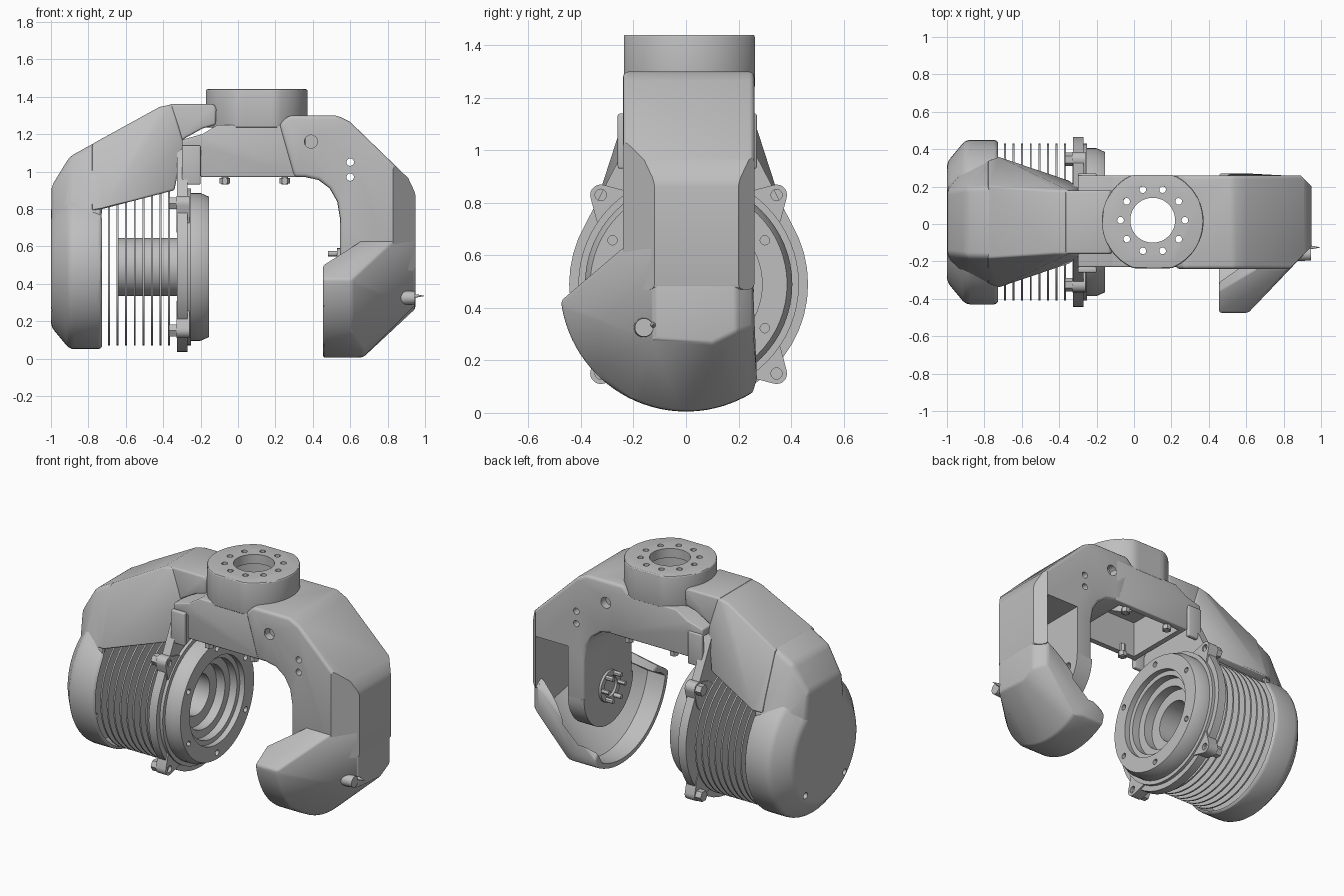
import bpy, bmesh, math
from mathutils import Vector, Matrix

if "Cube" in bpy.data.objects:
    bpy.data.objects.remove(bpy.data.objects["Cube"])

GREY = (0.52, 0.52, 0.52, 1)
mat = bpy.data.materials.new("satin grey")
mat.use_nodes = True
mat.diffuse_color = GREY
mat.node_tree.nodes["Principled BSDF"].inputs["Base Color"].default_value = GREY
CY, CZ = 0.01, 0.49          # motor axis, along x


def finish(name, bm, bevel=0):
    bmesh.ops.recalc_face_normals(bm, faces=bm.faces)
    me = bpy.data.meshes.new(name)
    bm.to_mesh(me)
    bm.free()
    me.materials.append(mat)
    ob = bpy.data.objects.new(name, me)
    bpy.context.collection.objects.link(ob)
    activate(ob)
    if bevel:
        mod = ob.modifiers.new("bevel", "BEVEL")
        mod.width, mod.segments, mod.limit_method = bevel, 3, "ANGLE"
        mod.angle_limit = math.radians(25)
        bpy.ops.object.modifier_apply(modifier=mod.name)
    bpy.ops.object.shade_smooth_by_angle(angle=math.radians(30))
    return ob


def activate(ob):
    bpy.ops.object.select_all(action="DESELECT")
    ob.select_set(True)
    bpy.context.view_layer.objects.active = ob


def cut(ob, *cutters, operation="DIFFERENCE"):
    for c in cutters:
        activate(ob)
        mod = ob.modifiers.new("cut", "BOOLEAN")
        mod.operation, mod.solver, mod.object = operation, "EXACT", c
        bpy.ops.object.modifier_apply(modifier=mod.name)
        bpy.data.objects.remove(c)
    bpy.ops.object.shade_smooth_by_angle(angle=math.radians(30))
    return ob


def hull(name, pts, bevel=0):
    bm = bmesh.new()
    for p in pts:
        bm.verts.new(p)
    res = bmesh.ops.convex_hull(bm, input=bm.verts)
    junk = [g for g in res["geom_interior"] + res["geom_unused"] if isinstance(g, bmesh.types.BMVert)]
    bmesh.ops.delete(bm, geom=list(set(junk)), context="VERTS")
    bmesh.ops.dissolve_limit(bm, angle_limit=0.02, verts=bm.verts, edges=bm.edges)
    return finish(name, bm, bevel)


def prism(name, outline, axis, a, b, bevel=0):
    """Extrude a 2D outline along an axis from a to b."""
    place = {"x": lambda u, v, w: (w, u, v), "y": lambda u, v, w: (u, w, v),
             "z": lambda u, v, w: (u, v, w)}[axis]
    bm = bmesh.new()
    face = bm.faces.new([bm.verts.new(place(u, v, a)) for u, v in outline])
    ext = bmesh.ops.extrude_face_region(bm, geom=[face])
    bmesh.ops.translate(bm, vec=Vector(place(0, 0, b - a)),
                        verts=[g for g in ext["geom"] if isinstance(g, bmesh.types.BMVert)])
    return finish(name, bm, bevel)


def arc(u, v, r, start=0, end=360, n=48):
    full = end - start == 360
    steps = n if full else n - 1
    return [(u + r * math.cos(math.radians(start + (end - start) * i / steps)),
             v + r * math.sin(math.radians(start + (end - start) * i / steps))) for i in range(n)]


def disc(name, u, v, r, axis, a, b, n=24):
    return prism(name, arc(u, v, r, n=n), axis, a, b)


def box(name, x0, x1, y0, y1, z0, z1, bevel=0):
    return prism(name, [(x0, y0), (x1, y0), (x1, y1), (x0, y1)], "z", z0, z1, bevel)


def at(x, outline):
    return [(x, y, z) for y, z in outline]


def both(x, y, z):
    return [(x, CY + y, z), (x, CY - y, z)]


def lathe(name, profile, n=64):
    """Revolve a closed (x, radius) loop about the motor axis."""
    bm = bmesh.new()
    rings = [[bm.verts.new((x, y, z)) for y, z in arc(CY, CZ, r, n=n)] for x, r in profile]
    for k, ring in enumerate(rings):
        nxt = rings[(k + 1) % len(rings)]
        for i in range(n):
            j = (i + 1) % n
            bm.faces.new((ring[i], ring[j], nxt[j], nxt[i]))
    return finish(name, bm)


# Motor cover: round cap joined to a narrower neck
cap = hull("motor_cap", at(-0.725, arc(CY, CZ, 0.44)) + at(-0.9, arc(CY, CZ, 0.44))
           + at(-1, arc(CY, CZ, 0.32)), 0.025)
neck = hull("cap_neck", both(-0.727, 0.19, 1.175) + both(-0.727, 0.345, 0.79) + both(-0.727, 0.345, 0.45)
            + both(-0.9, 0.185, 1.08) + both(-0.9, 0.29, 0.75) + both(-0.998, 0.17, 0.92)
            + both(-0.998, 0.21, 0.6), 0.025)
cut(cap, neck, operation="UNION")
cut(cap, hull("cap_cavity", at(-0.7, arc(CY, CZ, 0.425)) + at(-0.88, arc(CY, CZ, 0.41))
              + both(-0.7, 0.15, 1.1) + both(-0.88, 0.14, 1.02)),
    *[disc("cap_hole", CY + s * 0.2, 0.27, 0.02, "x", -1.1, -0.8) for s in (-1, 1)])

# Cover arm sloping up from the cap to the bridge
cover = hull("cover_arm", both(-0.78, 0.33, 0.79) + both(-0.725, 0.352, 0.8) + both(-0.78, 0.192, 1.147)
             + both(-0.42, 0.17, 1.345) + both(-0.34, 0.22, 0.9) + both(-0.35, 0.17, 1.36)
             + both(-0.29, 0.18, 1.15), 0.012)
cut(cover, hull("cover_cavity", both(-0.9, 0.33, 0.7) + both(-0.9, 0.15, 1.04) + both(-0.42, 0.14, 1.31)
                + both(-0.31, 0.19, 0.7) + both(-0.31, 0.14, 1.31)))
prism("cover_tip", [(-0.37, 1.36), (-0.13, 1.36), (-0.115, 1.34), (-0.12, 1.25), (-0.19, 1.23),
                    (-0.28, 1.18), (-0.33, 1.14)], "y", CY - 0.17, CY + 0.17, 0.012)

# Cooling fins on the hollow motor
for i in range(8):
    x = -0.69 + i * 0.046
    lathe("cooling_fin", [(x - 0.005, 0.42), (x + 0.005, 0.42), (x + 0.005, 0.15), (x - 0.005, 0.15)])
ring = lathe("motor_body", [(-0.27, 0.42), (-0.25, 0.42), (-0.25, 0.395), (-0.2, 0.395), (-0.155, 0.375),
                            (-0.155, 0.28), (-0.19, 0.28), (-0.19, 0.25), (-0.24, 0.25), (-0.24, 0.2),
                            (-0.3, 0.2), (-0.3, 0.13), (-0.65, 0.13), (-0.65, 0.155), (-0.325, 0.155),
                            (-0.325, 0.42)])
cut(ring, *[disc("ring_hole", *p, 0.018, "x", -0.2, -0.1, 12) for p in arc(CY, CZ, 0.335, 30, 390, 6)])

# Mounting flange with four bolted lugs
flange = hull("motor_flange", [p for x in (-0.325, -0.27)
              for p in at(x, arc(CY, CZ, 0.455)) + both(x, 0.25, 0.99) + both(x, 0.18, 1.13)])
cut(flange, disc("flange_bore", CY, CZ, 0.33, "x", -0.4, -0.2, 48))
for sy in (-1, 1):
    for sz in (-1, 1):
        y, z = CY + sy * 0.335, CZ + sz * 0.34
        lug = hull("flange_lug", [p for x in (-0.33, -0.26) for p in
                   at(x, arc(y, z, 0.04, n=20)) + at(x, arc(y - sy * 0.07, z - sz * 0.07, 0.09, n=20))])
        cut(lug, disc("lug_hole", y, z, 0.022, "x", -0.28, -0.2, 12),
            disc("lug_bore", CY, CZ, 0.34, "x", -0.5, 0, 48))
        disc("lug_bolt", y, z, 0.036, "x", -0.37, -0.33, 6)
    box("flange_bracket", -0.3, -0.2, CY + sy * 0.25 - 0.02, CY + sy * 0.25 + 0.01, 0.93, 1.14, 0.008)

# Bridge, hollow underneath
bridge = prism("bridge", [(-0.2, 0.97), (0.36, 0.97), (0.36, 1.25), (-0.11, 1.25), (-0.19, 1.2),
                          (-0.3, 1.17), (-0.3, 1.12), (-0.2, 1.12)], "y", -0.23, 0.26, 0.008)
cut(bridge, box("bridge_cavity", -0.16, 0.3, -0.19, 0.22, 0.8, 1.2),
    disc("bridge_bore", 0.1, 0.02, 0.19, "z", 1.1, 1.4))
for x in (-0.07, 0.25):
    for y in (-0.19, 0.22):
        disc("bridge_screw", x, y, 0.018, "z", 0.93, 1.02, 12)
        disc("screw_head", x, y, 0.028, "z", 0.935, 0.965, 6)

# Top collar: round with flattened front and back, bored and drilled
outline = [(x, max(-0.237, min(0.262, y))) for x, y in arc(0.1, 0.015, 0.272, n=64)]
collar = prism("collar", outline, "z", 1.235, 1.44, 0.008)
cut(collar, disc("collar_bore", 0.1, 0.02, 0.12, "z", 1.3, 1.5, 48),
    disc("collar_cavity", 0.1, 0.02, 0.21, "z", 1.1, 1.38, 48),
    *[disc("collar_hole", *p, 0.018, "z", 1.3, 1.5, 12) for p in arc(0.1, 0.02, 0.172, 0, 360, 10)])

# Hooked arm with chamfered outer corners and a side pocket
arm = prism("hooked_arm", [(0.22, 1.25), (0.27, 1.3), (0.53, 1.3), (0.6, 1.265), (0.91, 0.965), (0.95, 0.88),
                           (0.95, 0.47), (0.545, 0.47), (0.545, 0.75), (0.53, 0.84), (0.49, 0.91),
                           (0.43, 0.955), (0.36, 0.97), (0.3, 0.97)], "y", -0.24, 0.26, 0.02)
cut(arm, prism("front_chamfer", [(0.78, -0.29), (1.05, -0.29), (1.05, -0.02)], "z", 0, 1.5),
    prism("back_chamfer", [(0.85, 0.3), (1.05, 0.3), (1.05, 0.1)], "z", 0, 1.5),
    prism("arm_pocket", [(0.66, -0.2), (0.81, -0.2), (0.89, -0.12), (0.89, 0.4), (0.66, 0.4)], "z", 0.3, 0.81),
    disc("arm_bore", 0.1, 0.02, 0.25, "z", 1.0, 1.5),
    disc("screw_recess", 0.39, 1.16, 0.035, "y", -0.4, -0.19),
    disc("back_recess", 0.39, 1.16, 0.035, "y", 0.21, 0.4),
    *[disc("arm_hole", 0.6, z, 0.02, "y", -0.5, 0.5, 16) for z in (0.97, 1.05)])

# Round output pad at the end of the arm, with hub and pins
pad = prism("output_pad", arc(CY, CZ, 0.25, 180, 360, 32), "x", 0.545, 0.66)
cut(pad, *[disc("pad_hole", *p, 0.03, "x", 0.6, 0.8, 16) for p in arc(CY, CZ, 0.17, 200, 340, 4)])
lathe("output_hub", [(0.53, 0.1), (0.56, 0.1), (0.56, 0.065), (0.53, 0.065)], 32)
for y, z in arc(CY, CZ, 0.082, n=6):
    disc("hub_pin", y, z, 0.014, "x", 0.48, 0.56, 12)

# Sector guard below the arm, chamfered outward and hollow inside
rim = arc(0, 0.485, 0.48, 187, 302, 32) + [(0.27, 0.13), (0.2, 0.26), (-0.36, 0.5)]
outer = [(-0.122, 0.63), (-0.122, 0.28), (0.1, 0.265), (0.19, 0.31), (0.19, 0.5)]
guard = hull("lower_guard", at(0.455, rim) + at(0.61, rim) + at(0.67, arc(0, 0.485, 0.478, 245, 300, 16))
             + at(0.948, outer) + [(0.66, -0.238, 0.63), (0.83, -0.238, 0.63), (0.89, 0.255, 0.33),
                                   (0.89, 0.255, 0.5)], 0.012)
inner = arc(0, 0.485, 0.445, 190, 297, 32) + [(0.3, 0.25), (0.3, 0.5), (-0.26, 0.49)]
back = [(-0.08, 0.7), (-0.08, 0.37), (0.08, 0.34), (0.2, 0.38), (0.2, 0.7)]
cut(guard, hull("guard_cavity", at(0.4, inner) + at(0.58, inner) + at(0.89, back)))

# Pointed locking screw on the guard chamfer
bm = bmesh.new()
for r1, r2, depth, centre in ((0.04, 0.035, 0.1, (0.895, -0.16, 0.325)),
                              (0.012, 0.001, 0.06, (0.965, -0.125, 0.335))):
    bmesh.ops.create_cone(bm, cap_ends=True, segments=20, radius1=r1, radius2=r2, depth=depth,
                          matrix=Matrix.Translation(centre) @ Matrix.Rotation(math.pi / 2, 4, "Y"))
finish("locking_screw", bm)
